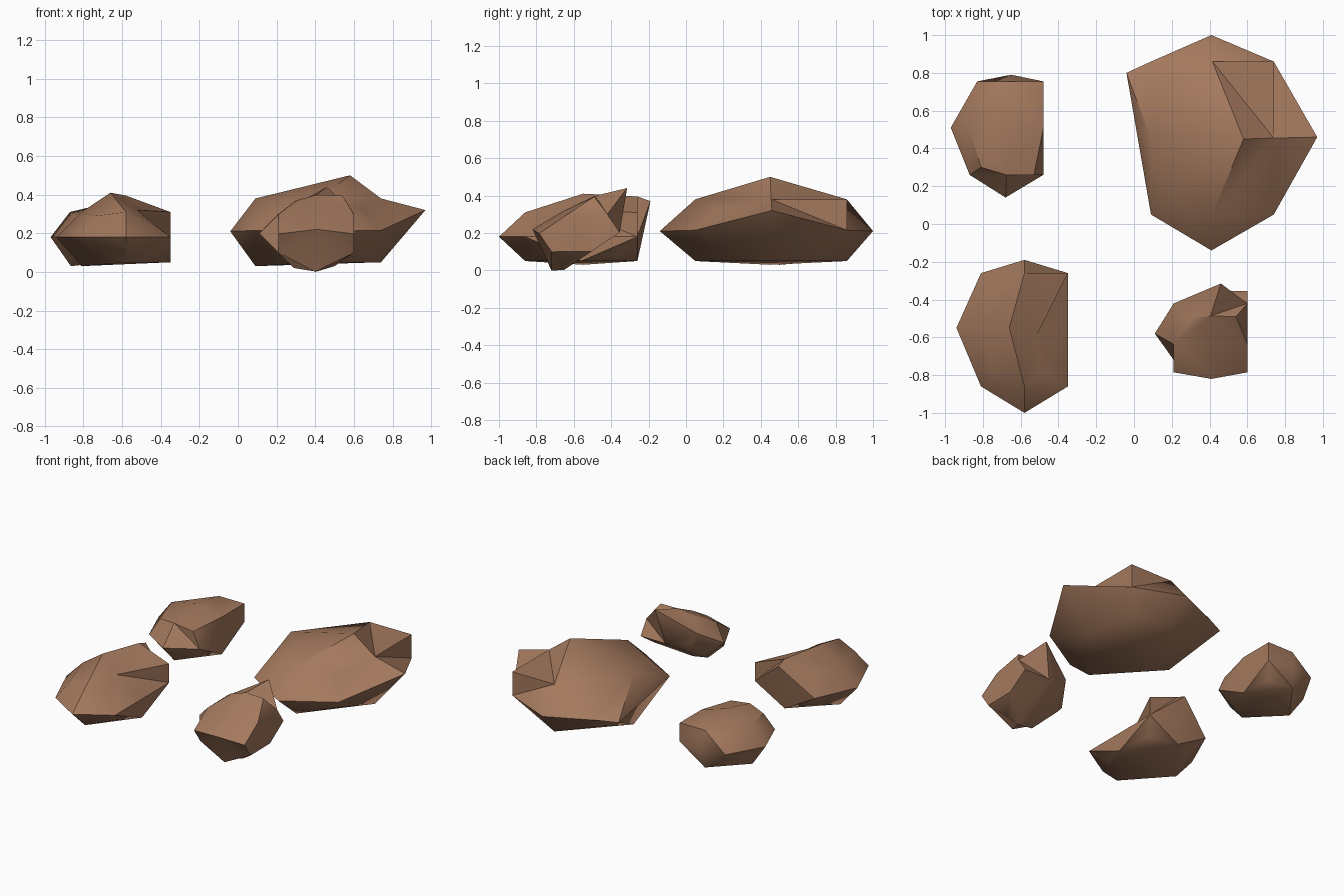
import bpy, bmesh, math
from mathutils import Vector, Matrix
from itertools import product

if "Cube" in bpy.data.objects:
    bpy.data.objects.remove(bpy.data.objects["Cube"])

stone = bpy.data.materials.new("brown stone")
stone.diffuse_color = (0.37, 0.19, 0.11, 1)
stone.use_nodes = True
stone.node_tree.nodes["Principled BSDF"].inputs["Base Color"].default_value = stone.diffuse_color


def rock(name, lo, hi, moved, square=((1, 1, 1),), tilt=0):
    """Box split 2x2 on every side; 'moved' pulls single lattice points
    (keyed by sign per axis) out to bulges or in to chips. Corners are cut
    flat unless listed in 'square'."""
    lo, hi = Vector(lo), Vector(hi)
    mid, half = (lo + hi) / 2, (hi - lo) / 2
    rot = Matrix.Rotation(math.radians(tilt), 3, 'X')
    pts = {}
    for k in product((-1, 0, 1), repeat=3):
        if k != (0, 0, 0):
            p = mid + rot @ Vector([half[i] * k[i] for i in range(3)])
            pts[k] = Vector(moved.get(k, p))
    # cut corners sink to the plane of their three neighbours
    for k in product((-1, 1), repeat=3):
        if k not in square and k not in moved:
            x, y, z = k
            avg = (pts[(0, y, z)] + pts[(x, 0, z)] + pts[(x, y, 0)]) / 3
            pts[k] = avg.lerp(pts[k], 0.06)
    bm = bmesh.new()
    v = {k: bm.verts.new(p) for k, p in pts.items()}
    # each side: a diamond pyramid plus four corner triangles
    for axis, s, a, b in product(range(3), (-1, 1), (-1, 1), (-1, 1)):
        def key(p, q):
            k = [0, 0, 0]
            k[axis], k[(axis + 1) % 3], k[(axis + 2) % 3] = s, p, q
            return tuple(k)
        c, m1, co, m2 = [v[key(*t)] for t in ((0, 0), (a, 0), (a, b), (0, b))]
        for tri in ((c, m1, m2), (m1, co, m2)):
            bm.faces.new(tri if s * a * b > 0 else tri[::-1])
    me = bpy.data.meshes.new(name)
    bm.to_mesh(me)
    bm.free()
    me.materials.append(stone)
    ob = bpy.data.objects.new(name, me)
    bpy.context.collection.objects.link(ob)
    bpy.ops.object.select_all(action='DESELECT')
    ob.select_set(True)
    bpy.context.view_layer.objects.active = ob
    bpy.ops.object.shade_smooth_by_angle(angle=math.radians(42))


# large rock, back right
rock("large_rock", (.09, .05, .05), (.74, .86, .38), {
    (0, -1, 0): (.41, -.14, .21), (0, 1, 0): (.41, 1.0, .21),
    (1, 0, 0): (.97, .46, .32), (-1, 0, 0): (-.04, .80, .21),
    (0, 0, 1): (.58, .45, .50), (-1, 0, -1): (.09, .45, .03),
    (0, 0, -1): (.41, .45, .04), (-1, -1, 1): (.20, .13, .34)})

# medium rock, front left
rock("medium_rock", (-.81, -.86, .05), (-.35, -.26, .31), {
    (0, -1, 0): (-.58, -1.0, .18), (0, 1, 0): (-.58, -.19, .37),
    (-1, 0, 0): (-.94, -.55, .18), (0, 0, 1): (-.66, -.55, .41),
    (0, 1, 1): (-.58, -.26, .395), (1, 0, 1): (-.52, -.60, .32),
    (-1, -1, 1): (-.74, -.80, .29), (-1, 0, -1): (-.81, -.55, .03),
    (0, 0, -1): (-.58, -.55, .04)})

# small rock, back left
rock("small_rock", (-.87, .26, .05), (-.48, .755, .31), {
    (0, -1, 0): (-.68, .14, .18), (0, 1, 0): (-.65, .79, .18),
    (-1, 0, 0): (-.97, .51, .18), (0, 0, 1): (-.66, .50, .36),
    (1, -1, 1): (-.53, .26, .29), (-1, -1, 1): (-.81, .30, .29),
    (-1, 1, 0): (-.83, .755, .18), (-1, 0, -1): (-.865, .50, .03)})

# tilted rock, front right
rock("tilted_rock", (.21, -.75, .082), (.60, -.39, .318), {
    (0, -1, 0): (.40, -.72, .0), (0, 1, 0): (.46, -.315, .44),
    (-1, 0, 0): (.11, -.58, .20), (0, 0, 1): (.41, -.66, .315),
    (0, -1, 1): (.41, -.82, .22), (1, 1, 1): (.54, -.49, .395),
    (-1, 1, 1): (.30, -.50, .37), (-1, -1, -1): (.29, -.66, .02),
    (1, -1, -1): (.50, -.66, .03)},
    square=((1, -1, 1), (-1, -1, 1), (1, 1, -1)), tilt=34)
